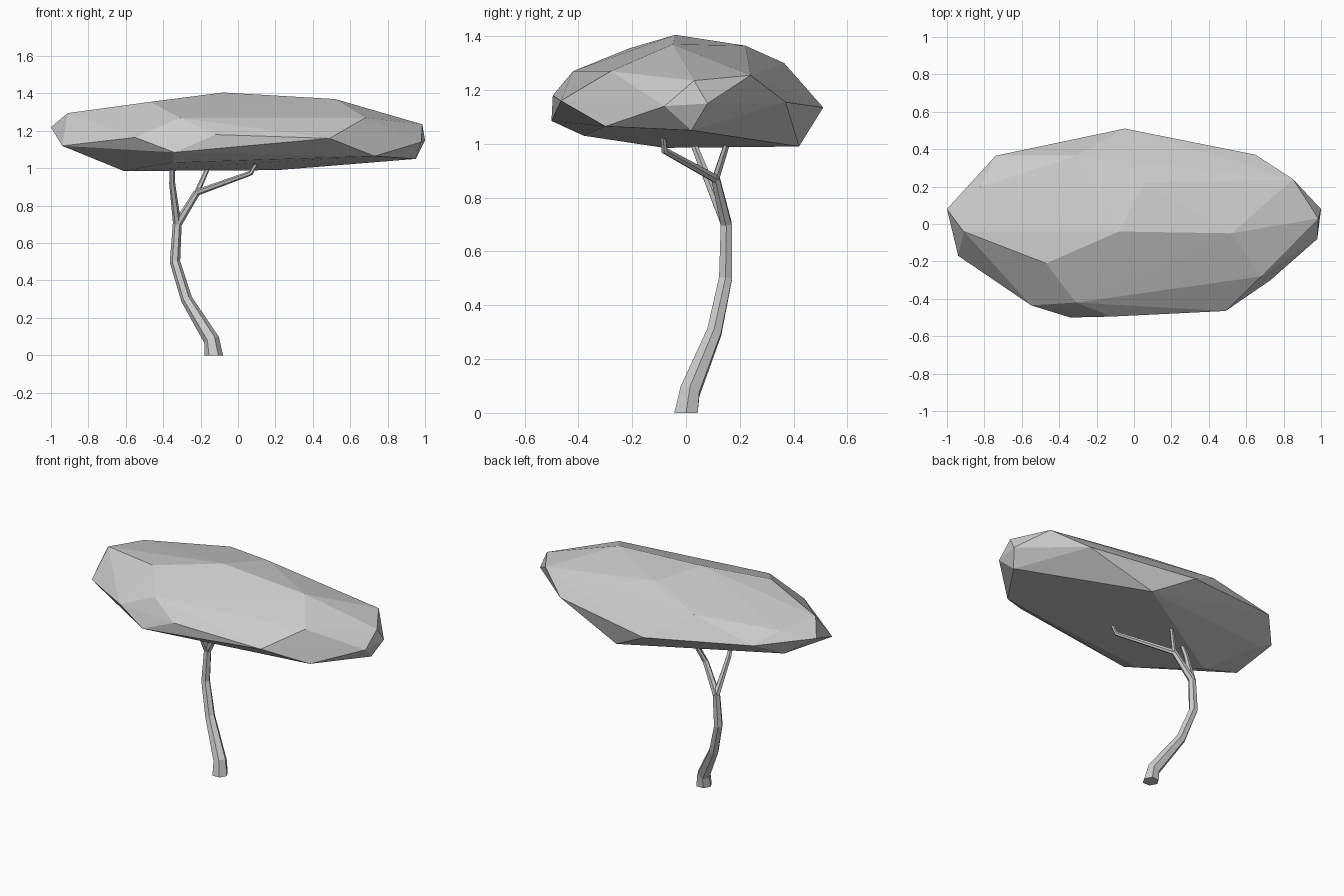
import bpy, bmesh, math
from mathutils import Vector

cube = bpy.data.objects.get("Cube")
if cube:
    bpy.data.objects.remove(cube, do_unlink=True)

grey = bpy.data.materials.new("plain_grey")
grey.use_nodes = True
colour = (0.6, 0.6, 0.6, 1)
grey.diffuse_color = colour
grey.node_tree.nodes["Principled BSDF"].inputs["Base Color"].default_value = colour


def finish(name, bm):
    bmesh.ops.recalc_face_normals(bm, faces=bm.faces)
    mesh = bpy.data.meshes.new(name)
    bm.to_mesh(mesh)
    bm.free()
    mesh.materials.append(grey)
    obj = bpy.data.objects.new(name, mesh)
    bpy.context.collection.objects.link(obj)
    return obj


def limb(name, path, radii, sides=6, flat_start=False):
    """Tapered faceted tube through the path points."""
    pts = [Vector(p) for p in path]
    bm = bmesh.new()
    rings = []
    for i, (p, r) in enumerate(zip(pts, radii)):
        before, after = pts[max(i - 1, 0)], pts[min(i + 1, len(pts) - 1)]
        axis = (after - before).normalized()
        if flat_start and i == 0:
            axis = Vector((0, 0, 1))
        side = Vector((0, 1, 0)).cross(axis).normalized()
        other = axis.cross(side)
        angles = [math.tau * k / sides for k in range(sides)]
        rings.append([bm.verts.new(p + r * (side * math.cos(a) + other * math.sin(a)))
                      for a in angles])
    for low, high in zip(rings, rings[1:]):
        for k in range(sides):
            n = (k + 1) % sides
            bm.faces.new((low[k], low[n], high[n], high[k]))
    bm.faces.new(rings[0])
    bm.faces.new(rings[-1])
    return finish(name, bm)


# Leaning trunk and its forks
crotch = (-.325, .15, .7)
fork = (-.22, .11, .87)
limb("trunk",
     [(-.13, 0, 0), (-.14, .015, .08), (-.275, .105, .3), (-.337, .147, .5), crotch],
     [.05, .042, .031, .028, .024], flat_start=True)
limb("rear_branch", [crotch, (-.352, .06, .92), (-.35, 0, 1.07)], [.022, .016, .011])
limb("main_branch", [crotch, fork], [.023, .018])
limb("long_branch", [fork, (.07, -.08, .975), (.13, -.09, 1.08)], [.017, .013, .01])
limb("short_branch", [fork, (-.13, .175, 1.07)], [.015, .01])

# Faceted canopy as the hull of its corner points
corners = [
    # crown
    (-.08, -.04, 1.405), (.52, -.05, 1.37), (-.47, -.21, 1.355), (.06, .22, 1.365),
    (-.31, -.42, 1.27), (.68, -.28, 1.27), (-.91, -.04, 1.295), (-.31, .365, 1.3),
    (.85, .24, 1.255), (-.82, .2, 1.27),
    # rim
    (-1, .08, 1.22), (-.74, .365, 1.21), (-.05, .51, 1.135), (.65, .37, 1.155),
    (1, .08, 1.15), (.985, .03, 1.235), (.98, -.08, 1.14), (.49, -.465, 1.16),
    (-.12, -.495, 1.18), (-.34, -.5, 1.085), (-.55, -.435, 1.165), (-.94, -.17, 1.12),
    # underside
    (.73, -.3, 1.065), (.95, .02, 1.05), (.21, .42, .99), (-.61, -.08, .985),
    (-.35, -.38, 1.03), (-.83, .17, 1.11),
]
bm = bmesh.new()
for c in corners:
    bm.verts.new(c)
bmesh.ops.convex_hull(bm, input=bm.verts)
loose = [v for v in bm.verts if not v.link_faces]
bmesh.ops.delete(bm, geom=loose, context='VERTS')
finish("canopy", bm)
